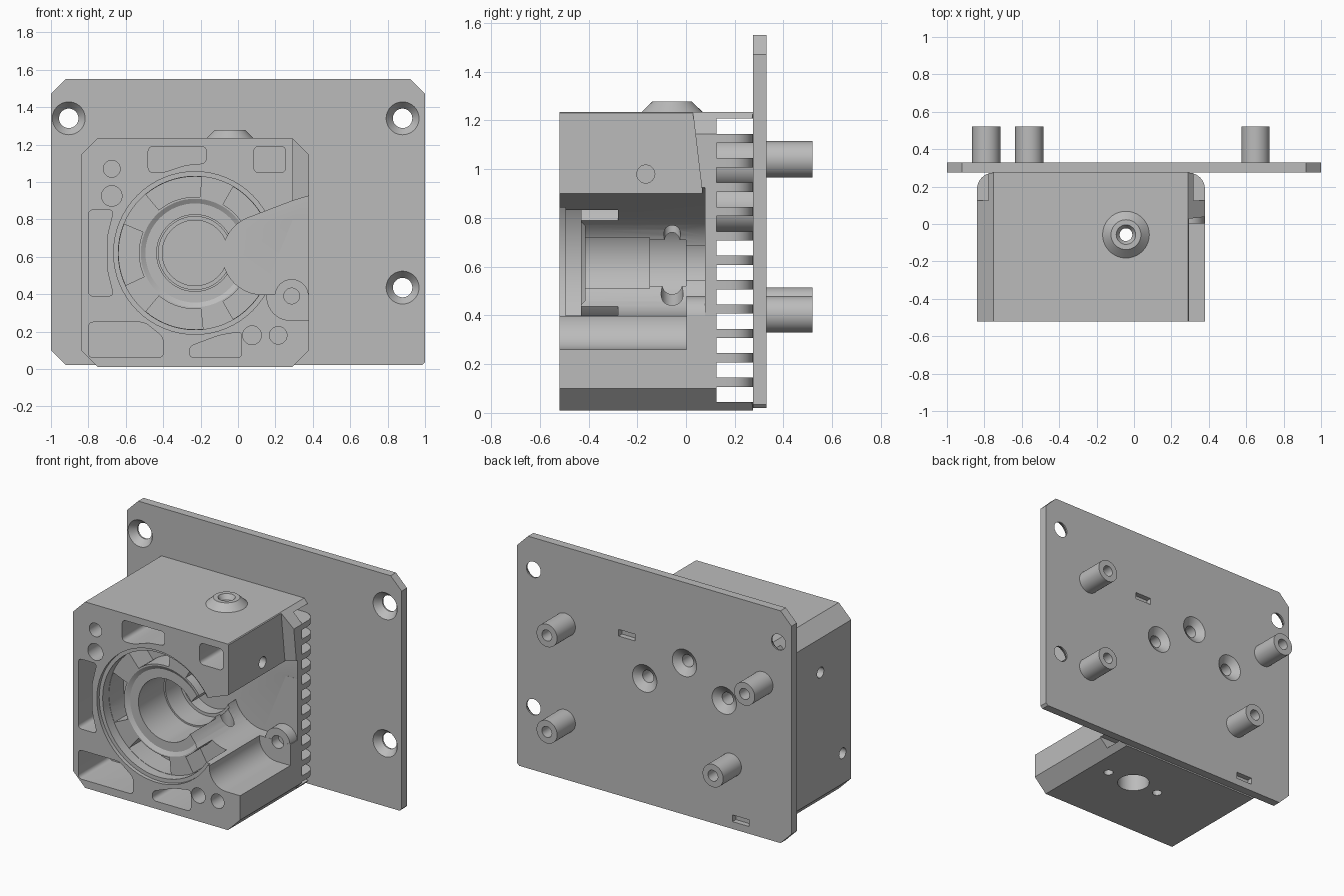
import bpy, bmesh
from math import cos, sin, radians, pi

if "Cube" in bpy.data.objects:
    bpy.data.objects.remove(bpy.data.objects["Cube"])

grey = bpy.data.materials.new("plain grey")
grey.use_nodes = True
colour = (0.5, 0.5, 0.5, 1)
grey.diffuse_color = colour
grey.node_tree.nodes["Principled BSDF"].inputs["Base Color"].default_value = colour

PLACE = {"x": lambda u, v, t: (t, u, v),
         "y": lambda u, v, t: (u, t, v),
         "z": lambda u, v, t: (u, v, t)}


def loft(name, axis, sections, rounding=0):
    """Solid through a list of (position along axis, outline)."""
    bm = bmesh.new()
    rings = [[bm.verts.new(PLACE[axis](u, v, t)) for u, v in pts] for t, pts in sections]
    n = len(rings[0])
    sides = []
    for a, b in zip(rings, rings[1:]):
        for i in range(n):
            j = (i + 1) % n
            bm.faces.new((a[i], a[j], b[j], b[i]))
            sides.append(bm.edges.get((a[i], b[i])))
    bm.faces.new(rings[0][::-1])
    bm.faces.new(rings[-1])
    if rounding:
        bmesh.ops.bevel(bm, geom=sides, offset=rounding, segments=4, profile=0.5, affect='EDGES')
    bmesh.ops.recalc_face_normals(bm, faces=bm.faces)
    mesh = bpy.data.meshes.new(name)
    bm.to_mesh(mesh)
    bm.free()
    mesh.materials.append(grey)
    ob = bpy.data.objects.new(name, mesh)
    bpy.context.collection.objects.link(ob)
    return ob


def prism(name, axis, pts, a, b, rounding=0):
    return loft(name, axis, [(a, pts), (b, pts)], rounding)


def box(name, axis, u0, u1, v0, v1, a, b, rounding=0):
    return prism(name, axis, [(u0, v0), (u1, v0), (u1, v1), (u0, v1)], a, b, rounding)


def arc(c, r, start, end, n):
    return [(c[0] + r * cos(radians(start + (end - start) * i / n)),
             c[1] + r * sin(radians(start + (end - start) * i / n))) for i in range(n + 1)]


def turned(name, axis, c, steps, n=40):
    """Round part from (position, radius) steps."""
    return loft(name, axis, [(t, arc(c, r, 0, 360, n)[:-1]) for t, r in steps])


def combine(target, tool, mode='DIFFERENCE'):
    mod = target.modifiers.new("shape", 'BOOLEAN')
    mod.operation, mod.object, mod.solver = mode, tool, 'EXACT'
    bpy.context.view_layer.objects.active = target
    bpy.ops.object.modifier_apply(modifier=mod.name)
    bpy.data.objects.remove(tool)


def octagon(x0, x1, z0, z1, c):
    return [(x0 + c, z0), (x1 - c, z0), (x1, z0 + c), (x1, z1 - c),
            (x1 - c, z1), (x0 + c, z1), (x0, z1 - c), (x0, z0 + c)]


# Mounting plate with clipped corners
plate = prism("mounting_plate", "y",
              [(-0.92, 0.02), (0.985, 0.02), (1, 0.035), (1, 1.47), (0.92, 1.55),
               (-0.92, 1.55), (-1, 1.47), (-1, 0.1)], 0.275, 0.33)
for c in [(-0.905, 1.34), (0.88, 1.34), (0.88, 0.435)]:
    combine(plate, turned("cut", "y", c, [(0.26, 0.1), (0.32, 0.052), (0.4, 0.052)]))

# Housing block: clipped outline, rounded at the back corners
housing = prism("housing", "y", octagon(-0.84, 0.38, 0.01, 1.235, 0.09), -0.52, 0.275)
plan = [(-0.9, -0.6), (0.5, -0.6), (0.5, 0.1), (0.38, 0.18)]
plan += arc((0.29, 0.185), 0.09, 0, 90, 6) + arc((-0.75, 0.185), 0.09, 90, 180, 6) + [(-0.9, 0.1)]
plan.remove((0.38, 0.18))
plan = [(-0.84, -0.6), (0.38, -0.6)] + plan[3:-1]
combine(housing, prism("cut", "z", plan, -0.2, 1.5), 'INTERSECT')

# Through gaps that leave cooling fins behind the wall
for i in range(12):
    z = 0.045 + 0.1 * i
    combine(housing, box("cut", "y", -1, 0.6, z, z + 0.062, 0.125, 0.4))

# Screw posts between the fins, drilled from the back
for i, c in enumerate([(0.07, 0.84), (-0.22, 1.02), (-0.51, 0.85)]):
    steps = [(0.15, 0.04), (0.295, 0.04), (0.345, 0.11)]
    post = turned("screw_post_%d" % i, "y", c, [(0.12, 0.1), (0.276, 0.1)])
    for part in (post, plate):
        combine(part, turned("cut", "y", c, steps))
    combine(housing, turned("cut", "y", c, [(0.124, 0.097), (0.4, 0.097)]))

# Slots in the plate
for x, z in [(0.2, 1.09), (-0.63, 0.09)]:
    combine(plate, box("cut", "y", x - 0.06, x + 0.06, z - 0.022, z + 0.022, 0.295, 0.4))

# Stepped main bore
bore = (-0.23, 0.62)
combine(housing, turned("cut", "y", bore, [
    (-0.6, 0.435), (-0.495, 0.435), (-0.495, 0.41), (-0.43, 0.41), (-0.43, 0.29),
    (-0.415, 0.265), (-0.415, 0.205), (-0.15, 0.205), (-0.15, 0.195),
    (0.0, 0.195), (0.0, 0.175), (0.08, 0.175)], 64))
for a, b in [(30, 60), (85, 130), (158, 205), (230, 276), (300, 330)]:
    sector = arc(bore, 0.408, a, b, 10) + arc(bore, 0.3, b, a, 10)
    combine(housing, prism("cut", "y", sector, -0.45, -0.28))

# Open side: recessed upper wall, round window and lower trough
combine(housing, prism("cut", "x", [(-0.6, 1.3), (0.02, 1.3), (0.079, 0.8), (-0.6, 0.8)], 0.295, 0.6))
window = [(0.6, 0.99), (0.295, 0.9)] + arc((0.13, 0.61), 0.212, 112, 270, 18) + [(0.6, 0.398)]
combine(housing, prism("cut", "y", window, -0.6, 0.0785))
trough = [(0.6, 0.26)] + arc((0.28, 0.385), 0.125, 270, 160, 12) + [(0.2, 0.5), (0.6, 0.5)]
combine(housing, prism("cut", "y", trough, -0.6, 0.002))
boss = turned("trough_boss", "y", (0.287, 0.39), [(0.003, 0.09), (0.085, 0.09)])
for part in (boss, housing):
    combine(part, turned("cut", "y", (0.287, 0.39), [(-0.05, 0.042), (0.07, 0.042)]))

# Lightening pockets in the front face
pockets = [
    [(-0.8, 0.39), (-0.665, 0.39), (-0.7, 0.53), (-0.7, 0.71), (-0.665, 0.85), (-0.8, 0.85)],
    [(-0.48, 1.05), (-0.4, 1.05), (-0.28, 1.09), (-0.17, 1.1), (-0.17, 1.19), (-0.48, 1.19)],
    [(0.085, 1.05), (0.255, 1.05), (0.255, 1.19), (0.085, 1.19)],
    [(-0.8, 0.06), (-0.4, 0.06), (-0.4, 0.17), (-0.5, 0.25), (-0.8, 0.25)],
    [(-0.26, 0.06), (0.02, 0.06), (0.02, 0.2), (-0.1, 0.18), (-0.26, 0.12)]]
for pts in pockets:
    combine(housing, prism("cut", "y", pts, -0.6, -0.2, 0.025))

# Small drilled holes: axis, centre, start, end, radius
holes = [("y", (-0.675, 1.07), -0.6, -0.3, 0.045), ("y", (-0.675, 0.925), -0.6, -0.3, 0.055),
         ("y", (0.075, 0.18), -0.6, -0.3, 0.05), ("y", (0.215, 0.18), -0.6, -0.3, 0.047),
         ("x", (-0.165, 0.98), 0.15, 0.6, 0.037), ("x", (-0.2, 0.92), -1, -0.74, 0.035),
         ("x", (-0.43, 0.3), -1, -0.74, 0.035), ("z", (0.16, -0.06), -0.1, 0.12, 0.03),
         ("z", (-0.24, -0.06), -0.1, 0.12, 0.03)]
for axis, c, a, b, r in holes:
    combine(housing, turned("cut", axis, c, [(a, r), (b, r)], 24))

# Vertical feed passage with a conical collar on top
feed = (-0.043, -0.057)
collar = turned("feed_collar", "z", feed, [(1.225, 0.125), (1.235, 0.125), (1.278, 0.08)])
combine(collar, turned("cut", "z", feed, [(1.2, 0.034), (1.25, 0.034), (1.29, 0.06)], 32))
combine(housing, turned("cut", "z", feed, [(0.6, 0.034), (1.4, 0.034)], 32))
combine(housing, turned("cut", "z", feed, [(-0.1, 0.1), (0.2, 0.1), (0.2, 0.045), (0.62, 0.045)], 32))

# Hollow standoffs on the back
for i, c in enumerate([(0.65, 1.04), (0.65, 0.405), (-0.79, 1.04), (-0.56, 0.44)]):
    post = turned("standoff_%d" % i, "y", c, [(0.325, 0.075), (0.52, 0.075)])
    combine(post, turned("cut", "y", c, [(0.36, 0.036), (0.6, 0.036)], 24))

# Smooth round surfaces, crisp edges
bpy.ops.object.select_all(action='DESELECT')
for ob in bpy.context.collection.objects:
    if ob.type == 'MESH':
        ob.select_set(True)
        bpy.context.view_layer.objects.active = ob
bpy.ops.object.shade_smooth_by_angle(angle=pi / 6)
